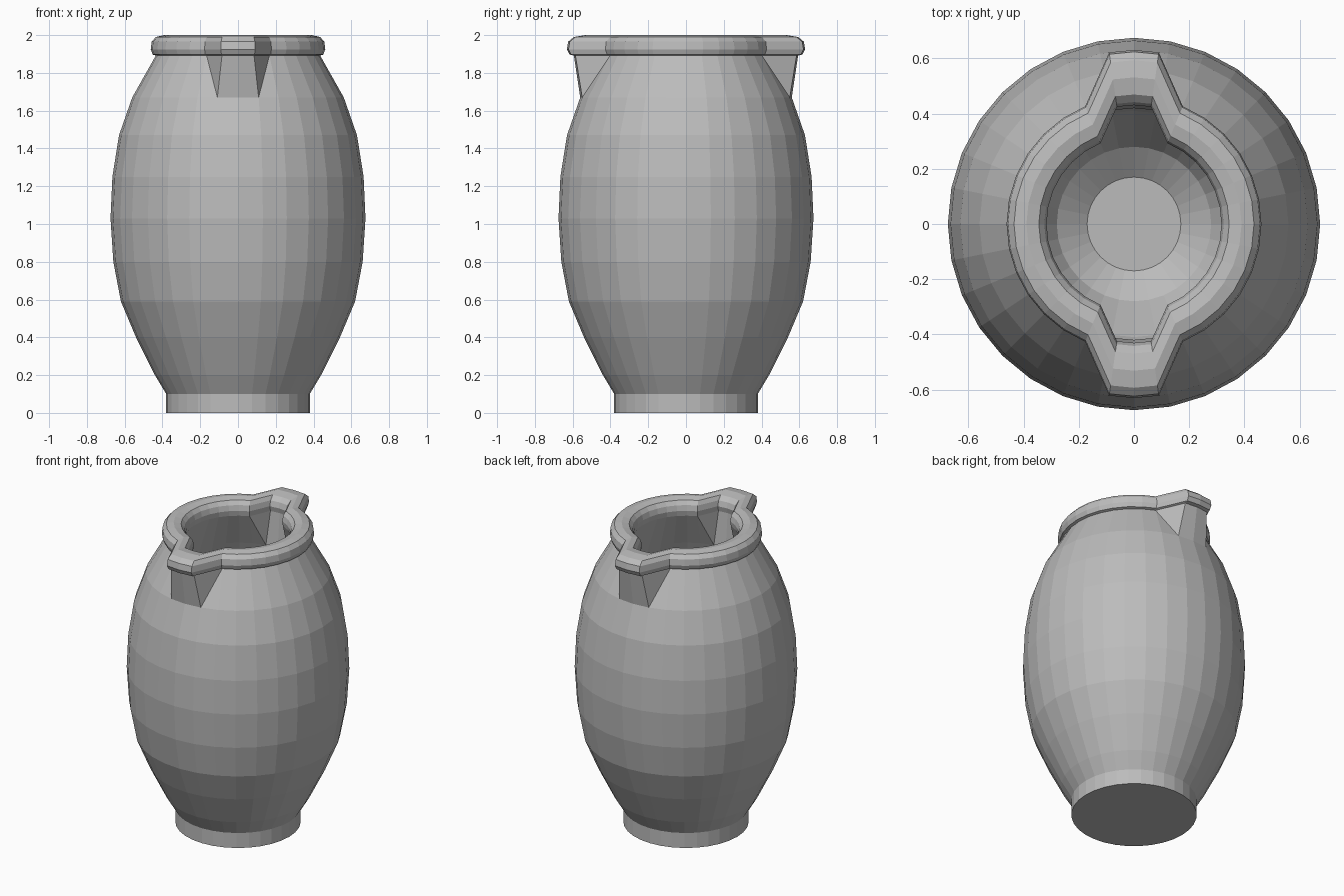
import bpy
import bmesh
from math import sin, cos, pi

cube = bpy.data.objects.get("Cube")
if cube:
    bpy.data.objects.remove(cube, do_unlink=True)

# Material
clay = bpy.data.materials.new("grey clay")
clay.use_nodes = True
GREY = (0.5, 0.5, 0.5, 1)
clay.diffuse_color = GREY
clay.node_tree.nodes["Principled BSDF"].inputs["Base Color"].default_value = GREY

SIDES = 32

# Profiles as (radius, height)
outer_wall = [(.38, 0), (.38, .1), (.44, .2), (.54, .4), (.62, .59), (.66, .8),
              (.675, 1.03), (.665, 1.25), (.63, 1.47), (.56, 1.67)]
rim = [(.435, 1.892), (.452, 1.897), (.462, 1.925), (.457, 1.965), (.435, 1.99),
       (.39, 2), (.345, 1.99), (.325, 1.965), (.317, 1.93), (.323, 1.895)]
inner_wall = [(.42, 1.67), (.5, 1.47), (.535, 1.25), (.545, 1.03), (.53, .8),
              (.49, .6), (.41, .4), (.28, .2), (.17, .12)]


def make_ring(bm, radius, height, spouted):
    """One ring; the three points nearest each end of y are drawn out as a spout."""
    ring = []
    for i in range(SIDES):
        a = 2 * pi * i / SIDES
        x, y = radius * sin(a), radius * cos(a)
        half = i % (SIDES // 2)
        if spouted and min(half, SIDES // 2 - half) <= 1:
            pull = .115 + (radius - .32) * .38
            y += pull if y > 0 else -pull
        ring.append(bm.verts.new((x, y, height)))
    return ring


bm = bmesh.new()
rings = [make_ring(bm, r, z, False) for r, z in outer_wall]
rings += [make_ring(bm, r, z, True) for r, z in rim]
rings += [make_ring(bm, r, z, False) for r, z in inner_wall]

# Walls
for low, high in zip(rings, rings[1:]):
    for i in range(SIDES):
        j = (i + 1) % SIDES
        bm.faces.new((low[i], low[j], high[j], high[i]))

# Foot and inner floor
bm.faces.new(rings[0])
bm.faces.new(rings[-1])

# Creases down the spout sides, outside and inside
first = len(outer_wall)
last = first + len(rim) - 1
for wall, lip in ((rings[first - 1], rings[first]), (rings[last + 1], rings[last])):
    for centre in (0, SIDES // 2):
        for side in (-1, 1):
            bmesh.ops.connect_verts(bm, verts=[wall[(centre + side) % SIDES],
                                               lip[(centre + 2 * side) % SIDES]])

bmesh.ops.recalc_face_normals(bm, faces=bm.faces)
mesh = bpy.data.meshes.new("two_spout_jug")
bm.to_mesh(mesh)
bm.free()
mesh.materials.append(clay)
jug = bpy.data.objects.new("two_spout_jug", mesh)
bpy.context.collection.objects.link(jug)
